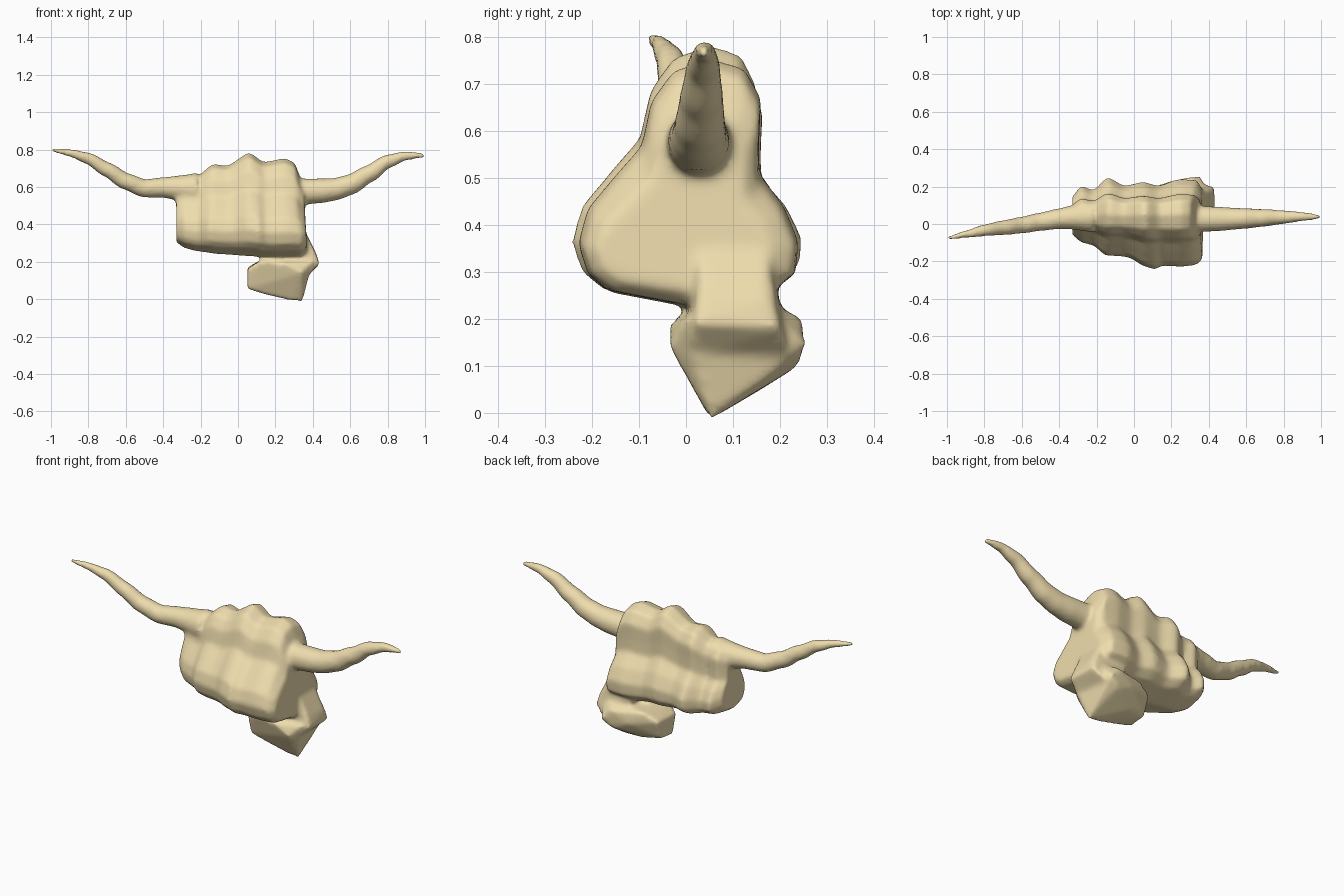
import bpy, bmesh
from mathutils import Vector

if "Cube" in bpy.data.objects:
    bpy.data.objects.remove(bpy.data.objects["Cube"])


def curve_at(points, t):
    """Smoothly interpolate a list of (t, values...) rows."""
    if t <= points[0][0]:
        return points[0][1:]
    for a, b in zip(points, points[1:]):
        if t <= b[0]:
            f = (t - a[0]) / (b[0] - a[0])
            f = f * f * (3 - 2 * f) * 0.5 + f * 0.5
            return [p + (q - p) * f for p, q in zip(a[1:], b[1:])]
    return points[-1][1:]


def skin(bm, rings):
    """Bridge equal rings of points into a closed solid."""
    vs = [[bm.verts.new(p) for p in r] for r in rings]
    n = len(vs[0])
    for a, b in zip(vs, vs[1:]):
        for i in range(n):
            j = (i + 1) % n
            bm.faces.new((a[i], a[j], b[j], b[i]))
    bm.faces.new(vs[0][::-1])
    bm.faces.new(vs[-1])


def hull(bm, points):
    tmp = bmesh.new()
    for p in points:
        tmp.verts.new(p)
    r = bmesh.ops.convex_hull(tmp, input=tmp.verts[:])
    mesh = bpy.data.meshes.new("hull_tmp")
    tmp.to_mesh(mesh)
    tmp.free()
    bm.from_mesh(mesh)
    bpy.data.meshes.remove(mesh)


def horn(bm, rows):
    """Tapered round tube through (x, y, z, radius) rows."""
    rings = []
    steps, sides = 40, 20
    x0, x1 = rows[0][0], rows[-1][0]
    sign = 1 if x1 > x0 else -1
    table = [(abs(r[0]),) + tuple(r[1:]) for r in rows]

    def centre(x):
        y, z, r = curve_at(table, x)
        return Vector((sign * x, y, z)), r
    import math
    for k in range(steps + 1):
        x = abs(x0) + (abs(x1) - abs(x0)) * k / steps
        c, r = centre(x)
        d = (centre(x + 0.04)[0] - centre(x - 0.04)[0]).normalized()
        side = Vector((0, 1, 0))
        side = (side - d * side.dot(d)).normalized()
        up = d.cross(side)
        rings.append([c + (side * math.cos(a) + up * math.sin(a)) * r
                      for a in (2 * math.pi * i / sides for i in range(sides))])
    skin(bm, rings)


bm = bmesh.new()

# clenched body: side profile swept along x, with knuckle bumps and grooves
profile = [(-.48, .65), (-.4, .83), (-.22, .95), (.1, 1), (.45, .96), (.62, .84),
           (.6, .68), (.6, .54), (.85, .41), (1, .27), (.97, .14), (.7, .06),
           (0, 0), (-.75, .07), (-.92, .14), (-1, .26), (-.92, .4), (-.68, .54)]
front = [(-.33, -.06), (-.28, -.10), (-.22, -.115), (-.15, -.17), (-.06, -.175), (-.03, -.18),
         (.06, -.23), (.11, -.245), (.15, -.225), (.25, -.23), (.32, -.22), (.36, -.18)]
back = [(-.33, .15), (-.28, .205), (-.22, .18), (-.14, .25), (-.05, .205), (.05, .225),
        (.13, .205), (.24, .24), (.32, .235), (.36, .17)]
top = [(-.33, .64), (-.28, .66), (-.22, .66), (-.13, .725), (-.06, .715), (.06, .785),
       (.14, .735), (.25, .755), (.3, .735), (.34, .64), (.36, .6)]
base = [(-.33, .30), (-.28, .27), (-.22, .255), (-.1, .24), (.05, .23), (.2, .22),
        (.31, .225), (.36, .26)]
rings = []
for k in range(61):
    x = -.33 + .68 * k / 60
    yf, yb = curve_at(front, x)[0], curve_at(back, x)[0]
    zt, zb = curve_at(top, x)[0], curve_at(base, x)[0]
    rings.append([(x + (.02 * (1 - w) if x > .25 else 0),
                   .03 + (u * (.03 - yf) if u < 0 else u * (yb - .03)),
                   zb + w * (zt - zb)) for u, w in profile])
skin(bm, rings)

# long curved horns
horn(bm, [(.22, .03, .585, .085), (.35, .027, .575, .07), (.45, .027, .58, .066),
          (.52, .028, .588, .06), (.6, .03, .612, .055), (.7, .033, .67, .047),
          (.8, .037, .737, .037), (.9, .04, .768, .025), (1.0, .038, .768, .012)])
horn(bm, [(-.22, .04, .59, .085), (-.33, .035, .595, .065), (-.4, .028, .597, .055),
          (-.5, .012, .592, .049), (-.6, -.006, .63, .045), (-.7, -.02, .693, .04),
          (-.8, -.034, .753, .032), (-.9, -.055, .783, .021), (-1.0, -.076, .798, .01)])

# bent stub under the right side: upright root and sideways foot
hull(bm, [(.20, .02, .35), (.20, .18, .35), (.35, .03, .38), (.35, .17, .38),
          (.415, .03, .25), (.42, .17, .24), (.435, .02, .19), (.43, .2, .18),
          (.22, .02, .17), (.22, .2, .17), (.36, .0, .11), (.36, .22, .12)])
hull(bm, [(.05, .01, .16), (.05, .18, .17), (.05, .04, .055), (.05, .14, .065),
          (.12, -.02, .205), (.12, .2, .21), (.16, .05, .02), (.16, .16, .05),
          (.30, .05, -.012), (.345, .055, -.012), (.35, .14, .05), (.3, .24, .1),
          (.36, .255, .14), (.3, .25, .2), (.38, .17, .24), (.34, -.035, .14),
          (.4, .0, .2), (.25, -.035, .19), (.2, .23, .14)])

bmesh.ops.recalc_face_normals(bm, faces=bm.faces[:])
mesh = bpy.data.meshes.new("horned_fist")
bm.to_mesh(mesh)
bm.free()
obj = bpy.data.objects.new("horned_fist", mesh)
bpy.context.collection.objects.link(obj)

# fuse everything into one soft skin
remesh = obj.modifiers.new("fuse", 'REMESH')
remesh.mode = 'VOXEL'
remesh.voxel_size = 0.011
remesh.use_smooth_shade = True
soften = obj.modifiers.new("soften", 'SMOOTH')
soften.factor = 0.5
soften.iterations = 8

mat = bpy.data.materials.new("sand")
mat.diffuse_color = (.86, .72, .42, 1)
mat.use_nodes = True
mat.node_tree.nodes["Principled BSDF"].inputs["Base Color"].default_value = mat.diffuse_color
mesh.materials.append(mat)
for p in mesh.polygons:
    p.use_smooth = True
